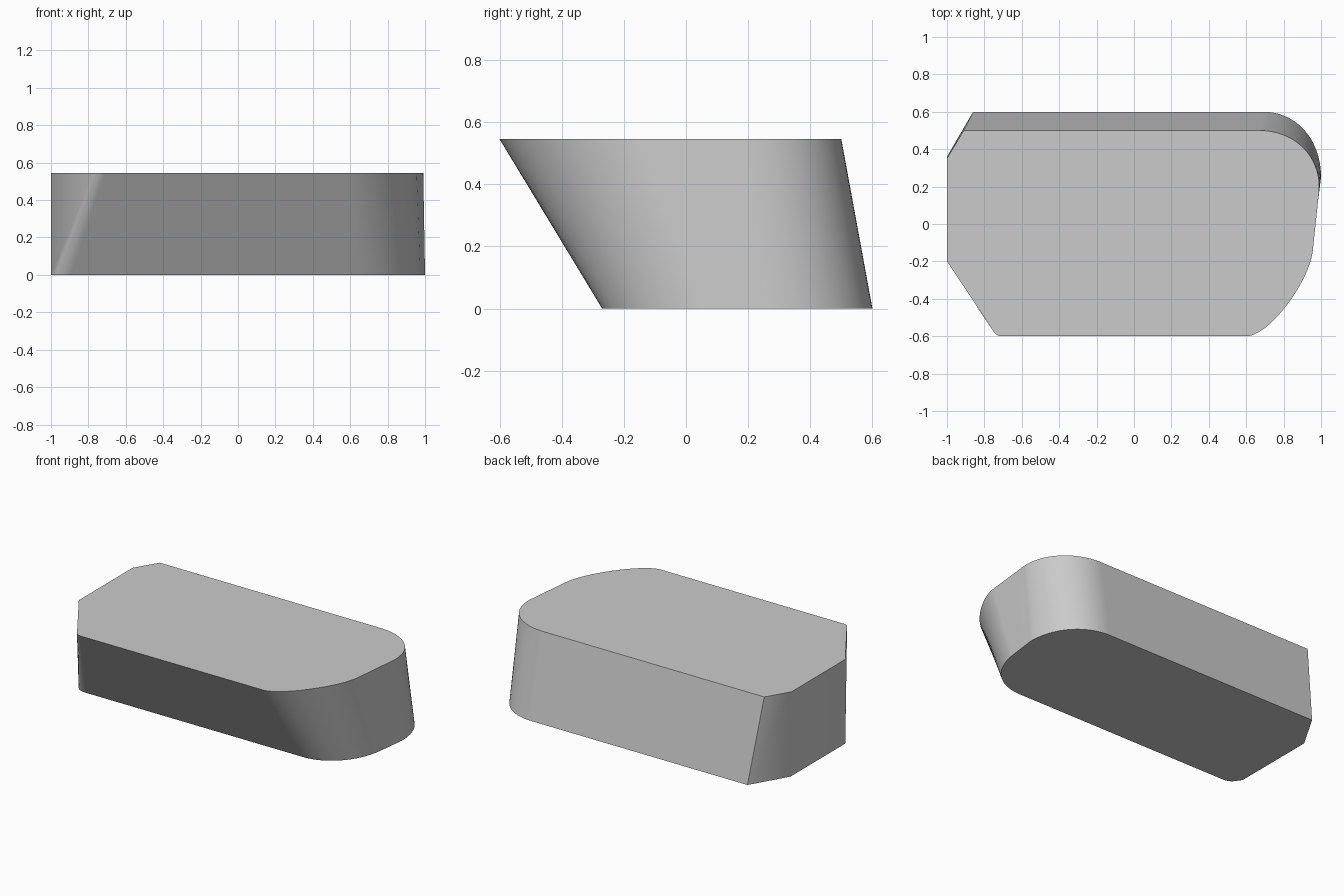
import bpy, bmesh, math
from mathutils import Vector
from mathutils.geometry import interpolate_bezier

cube = bpy.data.objects.get("Cube")
if cube:
    bpy.data.objects.remove(cube)

HEIGHT = 0.545

# Plain grey surface
grey = bpy.data.materials.new("plain_grey")
grey.use_nodes = True
colour = (0.6, 0.6, 0.6, 1)
grey.diffuse_color = colour
grey.node_tree.nodes["Principled BSDF"].inputs["Base Color"].default_value = colour


def bend(points, steps):
    """Points along one rounded corner."""
    return interpolate_bezier(*[Vector((x, y, 0)) for x, y in points], steps)


def outline(back_corner, side_corner, chamfer, front_curve, back_curve):
    """Counter-clockwise outline, starting at the sharp back corner."""
    corners = [Vector((*p, 0)) for p in (back_corner, side_corner, (-1, -0.2))]
    return corners + bend(chamfer, 8) + bend(front_curve, 24) + bend(back_curve, 24)


# Outlines of the upper and lower faces; the walls are ruled between them
top = outline((-0.91, 0.5), (-1, 0.35),
              [(-0.77, -0.545), (-0.75, -0.58), (-0.735, -0.6), (-0.71, -0.6)],
              [(0.6, -0.6), (0.72, -0.6), (0.93, -0.32), (0.955, -0.15)],
              [(0.99, 0.18), (1.0, 0.36), (0.86, 0.5), (0.67, 0.5)])
bottom = outline((-0.86, 0.6), (-1, 0.36),
                 [(-0.975, -0.237), (-0.955, -0.265), (-0.93, -0.27), (-0.89, -0.27)],
                 [(0.65, -0.27), (0.83, -0.27), (0.95, -0.12), (0.975, 0.05)],
                 [(1.0, 0.25), (1.0, 0.45), (0.87, 0.6), (0.69, 0.6)])

bm = bmesh.new()
low = [bm.verts.new(p) for p in bottom]
high = [bm.verts.new(p + Vector((0, 0, HEIGHT))) for p in top]
bm.faces.new(high)
bm.faces.new(low[::-1])
for i in range(len(low)):
    j = (i + 1) % len(low)
    bm.faces.new((low[i], low[j], high[j], high[i]))
bmesh.ops.recalc_face_normals(bm, faces=bm.faces)

mesh = bpy.data.meshes.new("slanted_block")
bm.to_mesh(mesh)
bm.free()
mesh.materials.append(grey)
block = bpy.data.objects.new("slanted_block", mesh)
bpy.context.collection.objects.link(block)

# Soft walls with crisp rims and a crisp back corner
bpy.ops.object.select_all(action='DESELECT')
block.select_set(True)
bpy.context.view_layer.objects.active = block
bpy.ops.object.shade_smooth_by_angle(angle=math.radians(42))
weighted = block.modifiers.new("flat_walls", 'WEIGHTED_NORMAL')
weighted.keep_sharp = True
